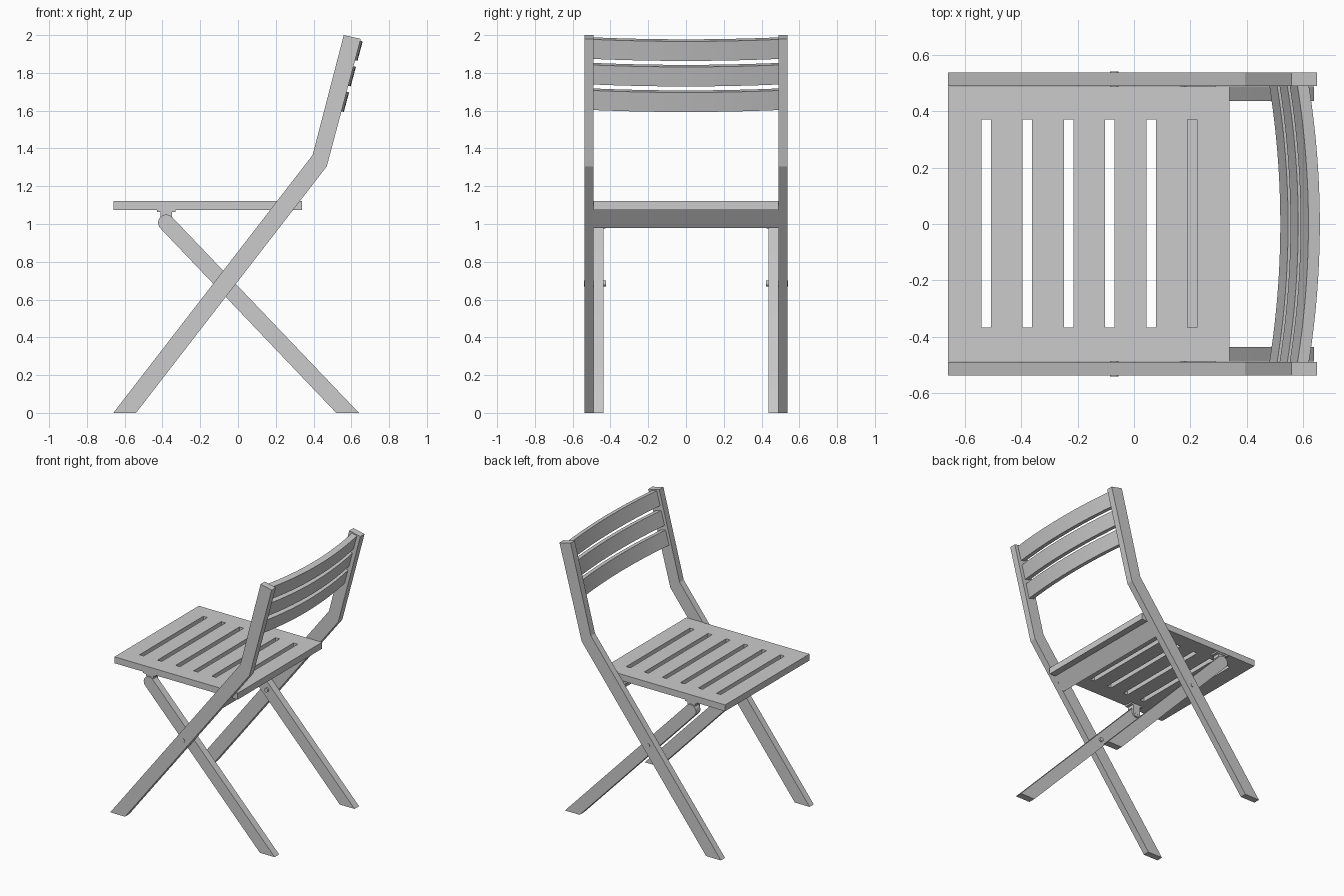
import bpy
import bmesh
import math
from mathutils import Vector

if "Cube" in bpy.data.objects:
    bpy.data.objects.remove(bpy.data.objects["Cube"])

grey = bpy.data.materials.new("grey_paint")
grey.use_nodes = True
COLOUR = (0.6, 0.6, 0.6, 1)
grey.diffuse_color = COLOUR
grey.node_tree.nodes["Principled BSDF"].inputs["Base Color"].default_value = COLOUR


def finish(bm, name, smooth=False):
    """Turn a bmesh into a named, coloured object."""
    bmesh.ops.recalc_face_normals(bm, faces=bm.faces)
    mesh = bpy.data.meshes.new(name)
    bm.to_mesh(mesh)
    bm.free()
    mesh.materials.append(grey)
    obj = bpy.data.objects.new(name, mesh)
    bpy.context.collection.objects.link(obj)
    if smooth:
        bpy.ops.object.select_all(action='DESELECT')
        obj.select_set(True)
        bpy.context.view_layer.objects.active = obj
        bpy.ops.object.shade_smooth_by_angle(angle=math.radians(30))
    return obj


def extrude_profile(name, profile, y0, y1, smooth=False):
    """Extrude a side profile of (x, z) points from y0 to y1."""
    bm = bmesh.new()
    face = bm.faces.new([bm.verts.new((x, y0, z)) for x, z in profile])
    new = bmesh.ops.extrude_face_region(bm, geom=[face])["geom"]
    bmesh.ops.translate(bm, vec=(0, y1 - y0, 0),
                        verts=[v for v in new if isinstance(v, bmesh.types.BMVert)])
    return finish(bm, name, smooth)


def arc(cx, cz, radius, start, end, steps):
    """Points on an arc in the side plane, angles in degrees."""
    angles = [math.radians(start + (end - start) * i / steps) for i in range(steps + 1)]
    return [(cx + radius * math.cos(a), cz + radius * math.sin(a)) for a in angles]


def box_profile(x0, x1, z0, z1):
    return [(x0, z0), (x1, z0), (x1, z1), (x0, z1)]


# Leg, bracket and pin outlines
PIVOT = (-0.38, 1.007)
CROSS = (-0.07, 0.685)
long_leg = [(-0.66, 0), (-0.54, 0), (0.47, 1.305), (0.65, 1.98), (0.56, 2), (0.395, 1.365)]
short_leg = [(0.52, 0), (0.64, 0)] + arc(*PIVOT, 0.043, 45, 225, 12)
tab = [(-0.35, 1.07), (-0.41, 1.07)] + arc(*PIVOT, 0.03, 180, 360, 8)

for side, s in (("left", 1), ("right", -1)):
    extrude_profile(side + "_back_leg_and_post", long_leg, s * 0.49, s * 0.538)
    extrude_profile(side + "_crossing_leg", short_leg, s * 0.437, s * 0.489, True)
    # Hinge bracket under the seat
    extrude_profile(side + "_bracket_tab", tab, s * 0.425, s * 0.437, True)
    extrude_profile(side + "_bracket_plate", box_profile(-0.43, -0.33, 1.063, 1.076),
                    s * 0.425, s * 0.485)
    extrude_profile(side + "_bracket_block", box_profile(-0.41, -0.35, 1.04, 1.07),
                    s * 0.437, s * 0.48)
    # Pivot pins
    for name, centre, outer in (("cross", CROSS, 0.541), ("hinge", PIVOT, 0.485)):
        pin = arc(*centre, 0.015, 0, 337.5, 15)
        extrude_profile(f"{side}_{name}_pin", pin, s * 0.424, s * outer, True)

# Seat panel with six long slots
SLOT_HALF = 0.017
xs = [-0.66]
for i in range(6):
    centre = -0.525 + 0.1465 * i
    xs += [centre - SLOT_HALF, centre + SLOT_HALF]
xs.append(0.34)
ys = [-0.489, -0.367, 0.372, 0.489]
bm = bmesh.new()
grid = [[bm.verts.new((x, y, 1.075)) for y in ys] for x in xs]
for i in range(len(xs) - 1):
    for j in range(len(ys) - 1):
        if i % 2 == 1 and j == 1:
            continue
        bm.faces.new((grid[i][j], grid[i + 1][j], grid[i + 1][j + 1], grid[i][j + 1]))
raised = bmesh.ops.extrude_face_region(bm, geom=bm.faces[:], use_keep_orig=True)["geom"]
bmesh.ops.translate(bm, vec=(0, 0, 0.047),
                    verts=[v for v in raised if isinstance(v, bmesh.types.BMVert)])
finish(bm, "seat")

# Slanted rail between the long legs
rail = [(0.218, 0.98), (0.291, 1.075), (0.18, 1.075), (0.165, 1.045)]
extrude_profile("seat_rail", rail, -0.49, 0.49)

# Three bowed back slats, leaning with the posts
up = Vector((0.258, 0, 0.966))
back = Vector((0.966, 0, -0.258))
STEPS = 24
for n, name in enumerate(("top", "middle", "bottom")):
    corner = Vector((0.581, 0, 1.988)) - up * (0.14 * n)
    bm = bmesh.new()
    rings = []
    for i in range(STEPS + 1):
        t = 2 * i / STEPS - 1
        base = corner + back * (0.04 * (1 - t * t)) + Vector((0, 0.49 * t, 0))
        rings.append([bm.verts.new(base + back * b - up * h)
                      for b, h in ((0, 0), (0.042, 0), (0.042, 0.107), (0, 0.107))])
    for a, b in zip(rings, rings[1:]):
        for k in range(4):
            m = (k + 1) % 4
            bm.faces.new((a[k], a[m], b[m], b[k]))
    bm.faces.new(rings[0])
    bm.faces.new(rings[-1])
    finish(bm, name + "_back_slat", True)
